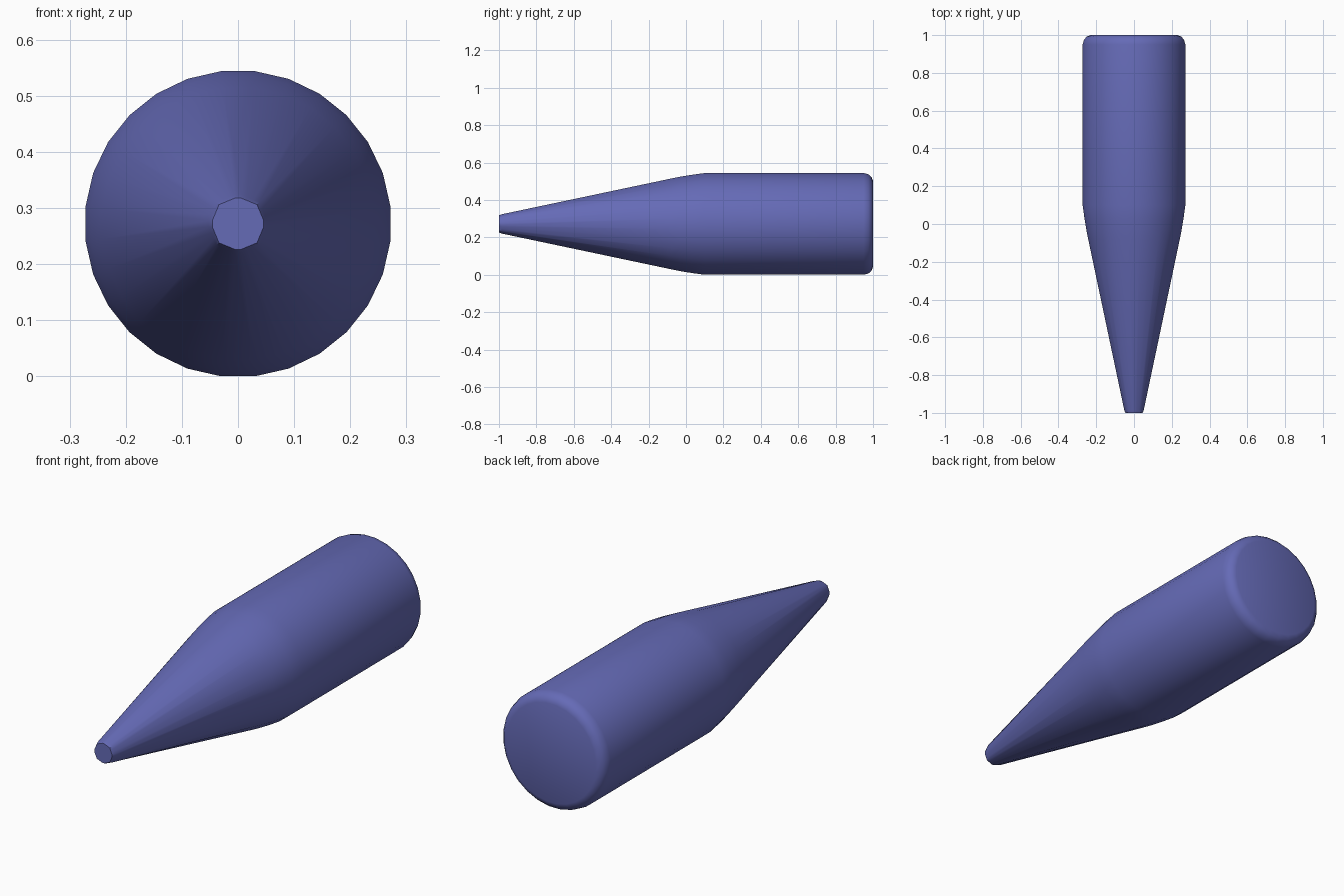
import bpy, bmesh, math

cube = bpy.data.objects.get("Cube")
if cube:
    bpy.data.objects.remove(cube, do_unlink=True)

# Single violet-blue material
mat = bpy.data.materials.new("violet_blue")
mat.use_nodes = True
colour = (0.13, 0.145, 0.47, 1.0)
mat.diffuse_color = colour
bsdf = next(n for n in mat.node_tree.nodes if n.type == 'BSDF_PRINCIPLED')
bsdf.inputs["Base Color"].default_value = colour
bsdf.inputs["Roughness"].default_value = 0.6

SIDES = 28
CENTRE_Z = 0.272

# Profile from tip to base: (y, radius, how octagonal the ring is)
PROFILE = [
    (-1.0, 0.048, 1.0), (-0.985, 0.054, 1.0), (-0.08, 0.244, 0.0),
    (-0.03, 0.254, 0.0), (0.03, 0.264, 0.0), (0.10, 0.2735, 0.0),
    (0.95, 0.2735, 0.0), (0.975, 0.267, 0.0), (0.992, 0.252, 0.0),
    (1.0, 0.232, 0.0),
]


def ring_radius(radius, angle, octagonal):
    """Blend a round ring toward an eight-sided one."""
    eighth = math.pi / 4
    flat = math.cos(eighth / 2) / math.cos(angle % eighth - eighth / 2)
    return radius * (1 + octagonal * (flat - 1))


# Pointed body: rings lofted along the y axis, capped at both ends
bm = bmesh.new()
rings = []
for y, radius, octagonal in PROFILE:
    ring = []
    for i in range(SIDES):
        a = (i + 0.5) * 2 * math.pi / SIDES
        r = ring_radius(radius, a, octagonal)
        ring.append(bm.verts.new((r * math.cos(a), y, CENTRE_Z + r * math.sin(a))))
    rings.append(ring)
for lower, upper in zip(rings, rings[1:]):
    for i in range(SIDES):
        j = (i + 1) % SIDES
        bm.faces.new((lower[i], lower[j], upper[j], upper[i]))
bm.faces.new(rings[0])
bm.faces.new(rings[-1])
bmesh.ops.recalc_face_normals(bm, faces=bm.faces[:])

mesh = bpy.data.meshes.new("pointed_body")
bm.to_mesh(mesh)
bm.free()
mesh.materials.append(mat)
body = bpy.data.objects.new("pointed_body", mesh)
bpy.context.collection.objects.link(body)

# Smooth sides, crisp end caps
bpy.ops.object.select_all(action='DESELECT')
body.select_set(True)
bpy.context.view_layer.objects.active = body
bpy.ops.object.shade_smooth_by_angle(angle=math.radians(30))
